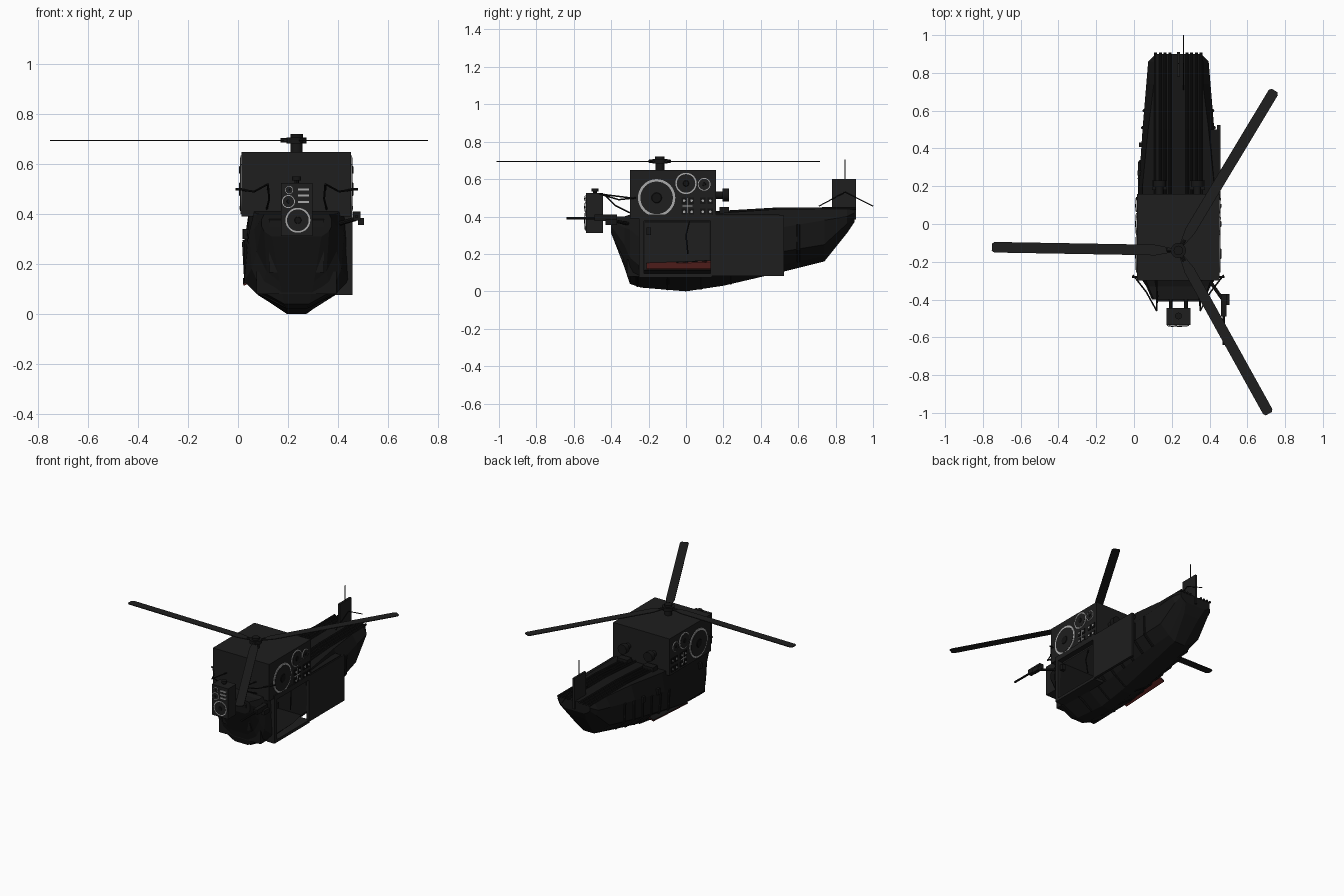
import bpy, bmesh, math
from mathutils import Vector

if "Cube" in bpy.data.objects:
    bpy.data.objects.remove(bpy.data.objects["Cube"])

MID = 0.235  # fuselage centre line


def material(name, *rgb):
    m = bpy.data.materials.new(name)
    m.use_nodes = True
    m.diffuse_color = (*rgb, 1)
    m.node_tree.nodes["Principled BSDF"].inputs["Base Color"].default_value = (*rgb, 1)
    return m


black = material("hull black", .008, .008, .008)
panel = material("panel charcoal", .013, .013, .013)
dark = material("cone black", .006, .006, .006)
grey = material("ring grey", .4, .4, .4)
lining = material("cabin lining", .04, .04, .04)
red = material("dark red", .1, .016, .014)


def from_bmesh(name, bm, mat, smooth=False):
    bmesh.ops.recalc_face_normals(bm, faces=bm.faces)
    me = bpy.data.meshes.new(name)
    bm.to_mesh(me)
    bm.free()
    ob = bpy.data.objects.new(name, me)
    bpy.context.collection.objects.link(ob)
    me.materials.append(mat)
    if smooth:
        bpy.ops.object.select_all(action='DESELECT')
        bpy.context.view_layer.objects.active = ob
        ob.select_set(True)
        bpy.ops.object.shade_smooth_by_angle()
    return ob


def box(name, mat, xs, ys, zs):
    bm = bmesh.new()
    bmesh.ops.create_cube(bm, size=1)
    for v in bm.verts:
        v.co = [r[0] if c < 0 else r[1] for c, r in zip(v.co, (xs, ys, zs))]
    return from_bmesh(name, bm, mat)


def rod(name, mat, a, b, r=.005, sides=8, r2=None):
    a, b = Vector(a), Vector(b)
    bm = bmesh.new()
    bmesh.ops.create_cone(bm, cap_ends=True, segments=sides, radius1=r,
                          radius2=r if r2 is None else r2, depth=(b - a).length)
    ob = from_bmesh(name, bm, mat, sides > 8)
    ob.location = (a + b) / 2
    ob.rotation_euler = (b - a).to_track_quat('Z', 'Y').to_euler()
    return ob


def path(name, mat, pts, r=.005):
    for a, b in zip(pts, pts[1:]):
        rod(name, mat, a, b, r)


def plate(name, mat, pts):
    bm = bmesh.new()
    bm.faces.new([bm.verts.new(p) for p in pts])
    ob = from_bmesh(name, bm, mat)
    mod = ob.modifiers.new("thickness", 'SOLIDIFY')
    mod.thickness, mod.offset = .005, 0
    return ob


def speaker(name, at, axis, r):
    """Light rim disc showing around a dark cone with a dust cap."""
    at, axis = Vector(at), Vector(axis)
    rod(name + "_rim", grey, at, at + axis * .005, r, 32)
    rod(name + "_cone", panel, at, at + axis * .007, r * .87, 32)
    rod(name + "_cap", dark, at, at + axis * .01, r * .35, 20, r * .25)


# Fuselage: half sections (half width, height) lofted along y
sections = [
    (-.4, [(.1, .31), (.13, .33), (.14, .35), (.14, .38), (.13, .4)]),
    (-.33, [(.07, .13), (.12, .17), (.16, .25), (.17, .34), (.16, .4)]),
    (-.3, [(.05, .04), (.14, .09), (.18, .18), (.19, .33), (.17, .41)]),
    (-.24, [(.04, .02), (.16, .08), (.21, .13), (.2, .28), (.19, .41)]),
    (0, [(.04, 0), (.15, .08), (.21, .13), (.21, .28), (.19, .41)]),
    (.2, [(.04, .03), (.13, .09), (.2, .16), (.21, .29), (.19, .42)]),
    (.5, [(.04, .1), (.12, .14), (.19, .21), (.19, .34), (.16, .44)]),
    (.74, [(.04, .16), (.09, .19), (.16, .25), (.17, .38), (.13, .44)]),
    (.86, [(.06, .31), (.09, .33), (.14, .36), (.16, .4), (.13, .44)]),
    (.9, [(.08, .37), (.1, .38), (.12, .4), (.12, .42), (.12, .44)]),
]
bm = bmesh.new()
rings = []
for y, half in sections:
    loop = [(MID + w, y, z) for w, z in half] + [(MID - w, y, z) for w, z in reversed(half)]
    rings.append([bm.verts.new(p) for p in loop])
for a, b in zip(rings, rings[1:]):
    for i in range(len(a)):
        j = (i + 1) % len(a)
        bm.faces.new((a[i], a[j], b[j], b[i]))
bm.faces.new(rings[0])
bm.faces.new(rings[-1])
fuselage = from_bmesh("fuselage", bm, black)

# Cabin opening cut through the left side
cutter = box("cabin_cutter", black, (.07, .6), (-.225, .13), (.115, .375))
cut = fuselage.modifiers.new("cabin", 'BOOLEAN')
cut.object, cut.solver = cutter, 'EXACT'
bpy.context.view_layer.objects.active = fuselage
bpy.ops.object.modifier_apply(modifier="cabin")
bpy.data.objects.remove(cutter)
box("cabin_ceiling", lining, (.08, .42), (-.22, .125), (.367, .374))
box("cabin_back_wall", panel, (.071, .077), (-.22, .125), (.12, .37))
plate("cabin_red_floor", red, [(.08, -.21, .15), (.08, .13, .16), (.2, .13, .12), (.2, -.21, .12)])
path("cabin_cable", dark, [(.4, .02, .38), (.41, 0, .3), (.4, .01, .2)], .004)

# Right side step, red underneath
for name, mat, lift in (("step_red_underside", red, 0), ("step_top", black, .006)):
    plate(name, mat, [(.022, -.05, .115 + lift), (.022, .33, .135 + lift),
                      (.1, .33, .17 + lift), (.1, -.05, .15 + lift)])


def edge(y, k):
    """Point k of the half section, interpolated at y."""
    for (y0, a), (y1, b) in zip(sections, sections[1:]):
        if y0 <= y <= y1:
            t = (y - y0) / (y1 - y0)
            return [p + (q - p) * t for p, q in zip(a[k], b[k])]


# Ribs and keel cleats on the lower hull, side hinges, deck ridges
for s in (-1, 1):
    for n in range(6):
        y = .15 + n * .09
        path("hull_rib", black, [(MID + s * edge(y, k)[0], y, edge(y, k)[1]) for k in (1, 2, 3)], .009)
    for y in (-.26, -.1, .08, .24):
        path("belly_rib", black, [(MID + s * edge(y, k)[0], y, edge(y, k)[1] + .004) for k in (0, 1)], .008)
    for y in (-.2, .27, .42):
        w = edge(y, 3)[0]
        box("side_hinge", black, sorted((MID + s * w * .93, MID + s * (w + .012))), (y - .012, y + .012), (.3, .34))
    for off in (.045, .07, .095, .12):
        path("deck_ridge", black, [(MID + s * off, .16, .421), (MID + s * off, .5, .441), (MID + s * off, .908, .442)], .008)
    box("deck_vent", black, (MID + s * .1 - .04, MID + s * .1 + .04), (.18, .23), (.42, .45))

# Nose plates
nose = box("nose_panel", panel, (-.11, .11), (-.012, .012), (-.11, .11))
nose.location, nose.rotation_euler = (MID, -.365, .275), (.3, 0, 0)
box("chin_block", black, (MID - .16, MID + .16), (-.315, -.25), (.08, .17))

# Door frame and slid-back door on the left side
box("door_sill", panel, (.38, .458), (-.245, .14), (.075, .095))
box("door_header", panel, (.4, .458), (-.245, .14), (.375, .41))
box("door_post", panel, (.4, .458), (-.25, -.225), (.075, .41))
box("sliding_door", panel, (.44, .458), (.13, .525), (.083, .405))
box("door_rail", black, (.38, .45), (.14, .5), (.385, .41))

# Sound housing over the cabin
box("speaker_housing", panel, (.015, .452), (-.3, .16), (.39, .648))
for s in (-1, 1):
    x = .452 if s > 0 else .015
    for label, y, z, r in (("bass", -.157, .5, .1), ("middle", 0, .577, .057), ("treble", .097, .572, .034)):
        speaker(label + "_speaker", (x, y, z), (s, 0, 0), r)
    for y in (-.01, .03, .09, .13):
        for z in (.425, .485):
            box("control_plate", dark, sorted((x, x + s * .005)), (y - .014, y + .014), (z - .018, z + .018))
            rod("control_knob", grey, (x, y, z), (x + s * .008, y, z), .007, 10)
    box("control_bar", grey, sorted((x, x + s * .006)), (-.02, .035), (.453, .458))
    box("control_upright", grey, sorted((x, x + s * .006)), (.008, .012), (.42, .5))
    # Exhausts at the back of the housing
    ex = MID + s * .1
    rod("exhaust_pipe", black, (ex, .15, .515), (ex, .2, .515), .02, 16)
    rod("exhaust_flange", black, (ex, .195, .515), (ex, .23, .515), .034, 16)
    # Wire frames beside the nose
    path("nose_frame", black, [(MID + s * .24, -.27, .5), (MID + s * .17, -.36, .49), (MID + s * .115, -.46, .52),
                               (MID + s * .115, -.3, .5)], .004)
    path("nose_brace", black, [(MID + s * .115, -.44, .52), (MID + s * .11, -.38, .46), (MID + s * .12, -.3, .42)], .004)
    rod("frame_bar", black, (MID + s * .245, -.28, .5), (MID + s * .15, -.28, .5), .005)

# Front speaker box on two arms
box("front_box", panel, (.172, .298), (-.535, -.445), (.312, .525))
for label, x, z, r in (("bass", .24, .375, .05), ("middle", .202, .45, .026), ("treble", .205, .496, .016)):
    speaker("front_" + label, (x, -.535, z), (0, -1, 0), r)
for z in (.445, .47, .495):
    box("front_control", grey, (.24, .285), (-.541, -.535), (z, z + .008))
rod("front_lamp_neck", black, (MID, -.487, .52), (MID, -.487, .54), .01, 10)
rod("front_lamp", black, (MID, -.487, .535), (MID, -.487, .55), .018, 12)
for s in (-1, 1):
    rod("front_arm", black, (MID + s * .04, -.46, .39), (MID + s * .04, -.38, .39), .01)

# Side gun
rod("gun_barrel", black, (.475, -.64, .39), (.475, -.4, .39), .007, 10)
box("gun_body", black, (.46, .49), (-.49, -.37), (.375, .41))
box("gun_magazine", black, (.48, .505), (-.43, -.37), (.355, .385))
rod("gun_mount", black, (.47, -.4, .38), (.4, -.3, .36), .009)

# Rotor
HUB = Vector((MID, -.14, .695))
rod("rotor_mast", black, HUB - Vector((0, 0, .06)), HUB, .024, 16)
rod("rotor_hub", black, HUB - Vector((0, 0, .012)), HUB + Vector((0, 0, .012)), .04, 16)
rod("rotor_cap", black, HUB, HUB + Vector((0, 0, .026)), .025, 16)
outline = [(.04, .012), (.12, .028), (.975, .028), (.988, .018)]
for k in range(3):
    a = math.radians(59 + 120 * k)
    blade = plate("rotor_blade", panel, [(x, w, 0) for x, w in outline] + [(x, -w, 0) for x, w in reversed(outline)])
    blade.location, blade.rotation_euler = HUB, (0, 0, a)
    rod("blade_root", black, HUB, HUB + Vector((math.cos(a), math.sin(a), 0)) * .065, .009)

# Tail fin, aerial and guy rods
box("tail_fin", panel, (MID - .008, MID + .008), (.78, .91), (.385, .6))
rod("tail_aerial", black, (MID, .85, .59), (MID, .85, .705), .003)
path("tail_rods", black, [(.262, .71, .455), (.262, .85, .53), (.262, 1, .455)], .003)
